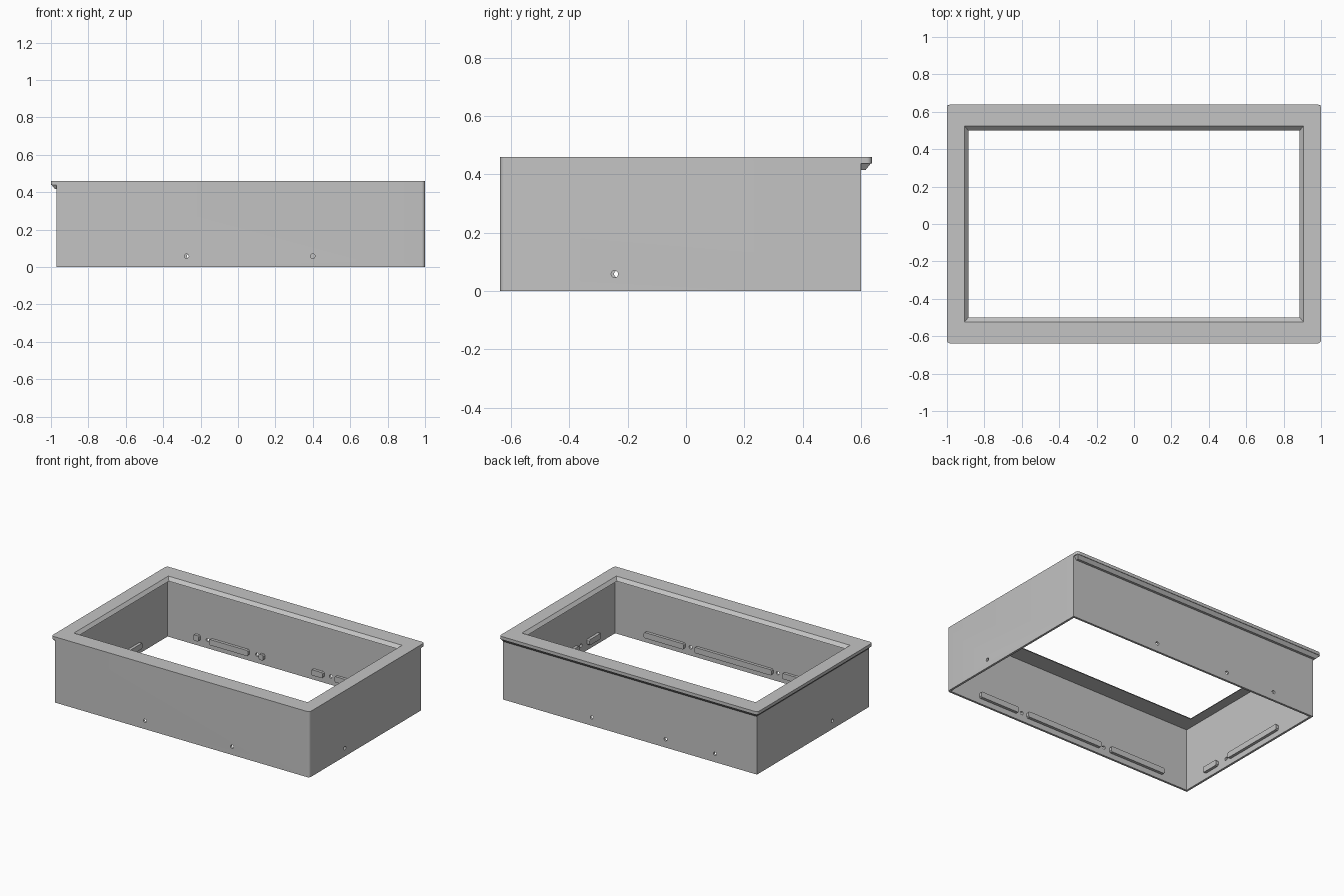
import bpy, bmesh, math
from mathutils import Matrix

cube = bpy.data.objects.get("Cube")
if cube:
    bpy.data.objects.remove(cube)

GREY = (0.55, 0.55, 0.55, 1)
grey = bpy.data.materials.new("plain_grey")
grey.use_nodes = True
grey.diffuse_color = GREY
grey.node_tree.nodes["Principled BSDF"].inputs["Base Color"].default_value = GREY

HEIGHT, FLANGE, WALL = 0.46, 0.438, 0.015
X0, X1, Y0, Y1 = -0.97, 1.0, -0.638, 0.6     # outer wall faces
HOLE_Z = 0.058


def outline(x0, x1, y0, y1, radii=(0, 0, 0, 0)):
    """Rectangle with a radius per corner, counter-clockwise from front -x."""
    pts = []
    corners = [(x0, y0, 1, 1), (x1, y0, -1, 1), (x1, y1, -1, -1), (x0, y1, 1, -1)]
    for i, ((x, y, sx, sy), r) in enumerate(zip(corners, radii)):
        if r == 0:
            pts.append((x, y))
            continue
        for k in range(7):
            a = math.pi * (1 + i / 2 + k / 12)
            pts.append((x + sx * r + r * math.cos(a), y + sy * r + r * math.sin(a)))
    return pts


def loft(name, low, high, z0, z1):
    """Solid between two outlines with equal point counts."""
    bm = bmesh.new()
    a = [bm.verts.new((x, y, z0)) for x, y in low]
    b = [bm.verts.new((x, y, z1)) for x, y in high]
    bm.faces.new(a[::-1])
    bm.faces.new(b)
    for i in range(len(a)):
        j = (i + 1) % len(a)
        bm.faces.new((a[i], a[j], b[j], b[i]))
    return to_object(name, bm)


def to_object(name, bm):
    bmesh.ops.recalc_face_normals(bm, faces=bm.faces[:])
    mesh = bpy.data.meshes.new(name)
    bm.to_mesh(mesh)
    bm.free()
    mesh.materials.append(grey)
    obj = bpy.data.objects.new(name, mesh)
    bpy.context.collection.objects.link(obj)
    return obj


def combine(target, tool, operation):
    """Apply a boolean and remove the tool."""
    mod = target.modifiers.new("bool", 'BOOLEAN')
    mod.object, mod.operation, mod.solver = tool, operation, 'EXACT'
    bpy.context.view_layer.update()
    graph = bpy.context.evaluated_depsgraph_get()
    mesh = bpy.data.meshes.new_from_object(target.evaluated_get(graph))
    target.modifiers.clear()
    target.data = mesh
    bpy.data.objects.remove(tool)


# Outer block and overhanging top slab
R = 0.018
block = outline(X0, X1, Y0, Y1, (0, R, 0, 0))
frame = loft("frame", block, block, 0, HEIGHT)
slab = outline(-1, X1, Y0, 0.638, (R, R, R, R))
combine(frame, loft("slab", slab, slab, FLANGE, HEIGHT), 'UNION')

# Chamfered ledges under the slab at the back and the -x side
LEDGE = 0.416
combine(frame, loft("back_ledge", outline(-0.978, 0.978, 0.59, 0.617),
                    outline(-0.996, 0.996, 0.59, 0.636), LEDGE, FLANGE + 0.002), 'UNION')
combine(frame, loft("side_ledge", outline(-0.978, -0.96, -0.617, 0.617),
                    outline(-0.997, -0.96, -0.634, 0.634), LEDGE, FLANGE + 0.002), 'UNION')

# Hollow inside and bevelled opening
room = outline(X0 + WALL, X1 - WALL, Y0 + WALL, Y1 - WALL)
combine(frame, loft("cavity", room, room, -0.1, FLANGE), 'DIFFERENCE')
combine(frame, loft("opening", outline(-0.877, 0.877, -0.49, 0.49),
                    outline(-0.915, 0.915, -0.533, 0.533), 0.428, 0.47), 'DIFFERENCE')


def drill(x, y, axis):
    bm = bmesh.new()
    turn = Matrix.Rotation(math.pi / 2, 4, 'X' if axis == 'y' else 'Y')
    bmesh.ops.create_cone(bm, cap_ends=True, segments=16, radius1=0.012, radius2=0.012,
                          depth=0.1, matrix=Matrix.Translation((x, y, HOLE_Z)) @ turn)
    combine(frame, to_object("drill", bm), 'DIFFERENCE')


# Screw holes through the walls
for x in (-0.275, 0.4):
    drill(x, Y0, 'y')
for x in (-0.645, -0.262, 0.31):
    drill(x, Y1, 'y')
drill(X0, -0.235, 'x')
drill(X1, -0.245, 'x')


def rail(name, a, b, wall, inward, axis):
    """Raised bar with softened ends, from a to b along an inner wall face."""
    near, far = sorted((wall - inward * 0.004, wall + inward * 0.02))
    z, h, c = HOLE_Z, 0.02, 0.008
    side = [(a, z - h + c), (a + c, z - h), (b - c, z - h), (b, z - h + c),
            (b, z + h - c), (b - c, z + h), (a + c, z + h), (a, z + h - c)]
    bm = bmesh.new()
    rings = [[bm.verts.new((u, d, v) if axis == 'x' else (d, u, v)) for u, v in side]
             for d in (near, far)]
    bm.faces.new(rings[0])
    bm.faces.new(rings[1][::-1])
    for i in range(len(side)):
        j = (i + 1) % len(side)
        bm.faces.new((rings[0][i], rings[1][i], rings[1][j], rings[0][j]))
    to_object(name, bm)


# Raised bars on the inner wall faces
for a, b in ((-0.76, -0.32), (-0.24, 0.36), (0.44, 0.75)):
    rail("front_rail", a, b, Y0 + WALL, 1, 'x')
for a, b in ((-0.745, -0.70), (-0.62, -0.32), (-0.235, -0.20), (0.17, 0.26), (0.35, 0.70)):
    rail("back_rail", a, b, Y1 - WALL, -1, 'x')
for a, b in ((-0.44, -0.31), (-0.20, 0.28)):
    rail("right_rail", a, b, X0 + WALL, 1, 'y')
    rail("left_rail", a, b, X1 - WALL, -1, 'y')

# Smooth rounded corners, crisp edges elsewhere
bpy.context.view_layer.objects.active = frame
frame.select_set(True)
bpy.ops.object.shade_smooth_by_angle(angle=math.radians(30))
